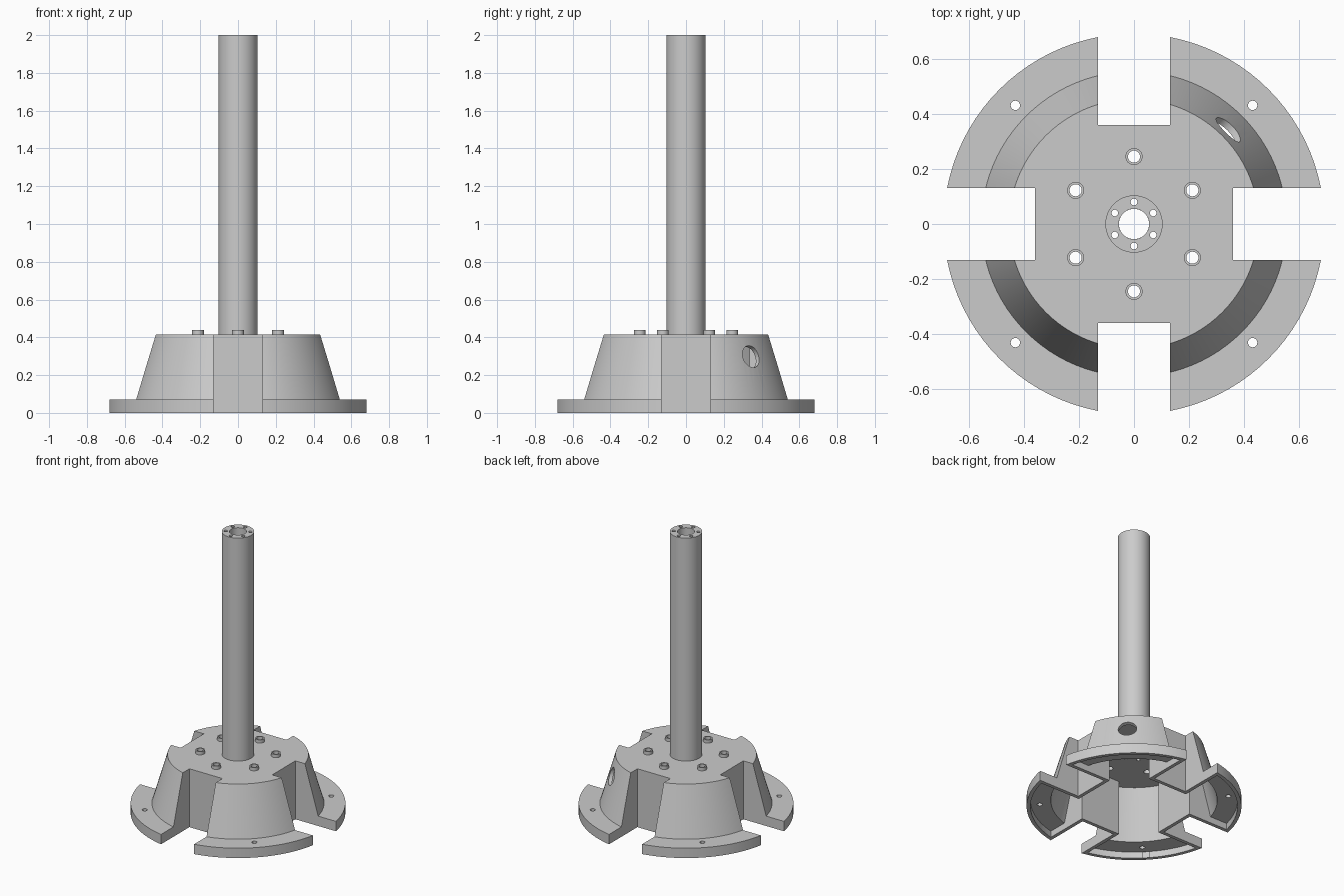
import bpy, bmesh
from math import pi, sin, cos, radians
from mathutils import Matrix, Vector

if "Cube" in bpy.data.objects:
    bpy.data.objects.remove(bpy.data.objects["Cube"])

WALL = 0.025
FLANGE_R, FLANGE_H = 0.692, 0.07
CONE_LOW, CONE_TOP = 0.555, 0.454
DECK, TOP = 0.415, 2.0
SLOT_HALF, SLOT_IN = 0.13, 0.36
BORE = 0.055

metal = bpy.data.materials.new("grey metal")
metal.use_nodes = True
grey = (0.6, 0.6, 0.6, 1)
metal.diffuse_color = grey
metal.node_tree.nodes["Principled BSDF"].inputs["Base Color"].default_value = grey


def make(name, bm):
    bmesh.ops.recalc_face_normals(bm, faces=bm.faces)
    mesh = bpy.data.meshes.new(name)
    bm.to_mesh(mesh)
    bm.free()
    mesh.materials.append(metal)
    obj = bpy.data.objects.new(name, mesh)
    bpy.context.collection.objects.link(obj)
    return obj


def lathe(name, profile, steps=96, closed=False):
    bm = bmesh.new()
    verts = [bm.verts.new((r, 0, z)) for r, z in profile]
    pairs = list(zip(verts, verts[1:]))
    if closed:
        pairs.append((verts[-1], verts[0]))
    edges = [bm.edges.new(p) for p in pairs]
    bmesh.ops.spin(bm, geom=verts + edges, cent=(0, 0, 0), axis=(0, 0, 1),
                   angle=2 * pi, steps=steps)
    bmesh.ops.remove_doubles(bm, verts=bm.verts, dist=1e-5)
    return make(name, bm)


def rods(name, places, radius, z0, z1, steps=24):
    bm = bmesh.new()
    for x, y in places:
        bmesh.ops.create_cone(bm, cap_ends=True, segments=steps, radius1=radius,
                              radius2=radius, depth=z1 - z0,
                              matrix=Matrix.Translation((x, y, (z0 + z1) / 2)))
    return make(name, bm)


def ring(count, radius, start=90):
    angles = [radians(start + 360 * i / count) for i in range(count)]
    return [(radius * cos(a), radius * sin(a)) for a in angles]


def cut(obj, cutter):
    mod = obj.modifiers.new("cut", 'BOOLEAN')
    mod.operation, mod.solver, mod.object = 'DIFFERENCE', 'EXACT', cutter
    bpy.context.view_layer.objects.active = obj
    bpy.ops.object.modifier_apply(modifier=mod.name)
    bpy.data.objects.remove(cutter)


def cut_slots(obj, grow):
    # Four rectangular slots running in from the rim
    for i in range(4):
        inner, outer = SLOT_IN - grow, 1.0
        bm = bmesh.new()
        size = (outer - inner, 2 * (SLOT_HALF + grow), 2)
        bmesh.ops.create_cube(bm, size=1, matrix=Matrix.Rotation(i * pi / 2, 4, 'Z')
                              @ Matrix.Translation(((inner + outer) / 2, 0, 0))
                              @ Matrix.Diagonal((*size, 1)))
        cut(obj, make("slot_cutter", bm))


# Hollow slotted base: outer form minus an inset copy open at the bottom
base = lathe("slotted_base", [(0, 0), (FLANGE_R, 0), (FLANGE_R, FLANGE_H),
                              (CONE_LOW, FLANGE_H), (CONE_TOP, DECK), (0, DECK)])
cut_slots(base, 0)
shrink = WALL * 0.75
cavity = lathe("cavity", [(0, -0.1), (FLANGE_R - WALL, -0.1),
                          (FLANGE_R - WALL, FLANGE_H - WALL),
                          (CONE_LOW - shrink, FLANGE_H - WALL),
                          (CONE_TOP - shrink, DECK - WALL), (0, DECK - WALL)])
cut_slots(cavity, WALL)
cut(base, cavity)

# Mounting, bolt and cable holes in the base
cut(base, rods("mount_holes", ring(4, 0.61, 45), 0.017, -0.1, 0.2))
cut(base, rods("bolt_holes", ring(6, 0.245), 0.022, 0.3, 0.6))
cut(base, rods("deck_bore", [(0, 0)], BORE, 0.3, 0.6, 48))
cut(base, rods("deck_small_holes", ring(6, 0.08), 0.012, 0.3, 0.6))
axis = Vector((1, 1, 0.4)).normalized()
bm = bmesh.new()
bmesh.ops.create_cone(bm, cap_ends=True, segments=40, radius1=0.06, radius2=0.06,
                      depth=0.24, matrix=Matrix.Translation((0.345, 0.345, 0.298))
                      @ axis.to_track_quat('Z', 'Y').to_matrix().to_4x4())
cut(base, make("cable_hole", bm))

# Hollow column with six small lengthwise holes
column = lathe("column", [(BORE, DECK), (0.104, DECK), (0.104, TOP), (BORE, TOP)],
               64, closed=True)
cut(column, rods("column_holes", ring(6, 0.08), 0.012, 0.2, 2.2))

# Raised bolt collars on the deck
collars = []
for i, (x, y) in enumerate(ring(6, 0.245)):
    collar = lathe(f"bolt_collar_{i + 1}", [(0.022, DECK), (0.031, DECK),
                   (0.031, DECK + 0.023), (0.022, DECK + 0.023)], 24, closed=True)
    collar.location = (x, y, 0)
    collars.append(collar)

# Smooth round walls, crisp edges
bpy.ops.object.select_all(action='DESELECT')
for obj in [base, column] + collars:
    obj.select_set(True)
bpy.context.view_layer.objects.active = base
bpy.ops.object.shade_smooth_by_angle(angle=radians(30))
